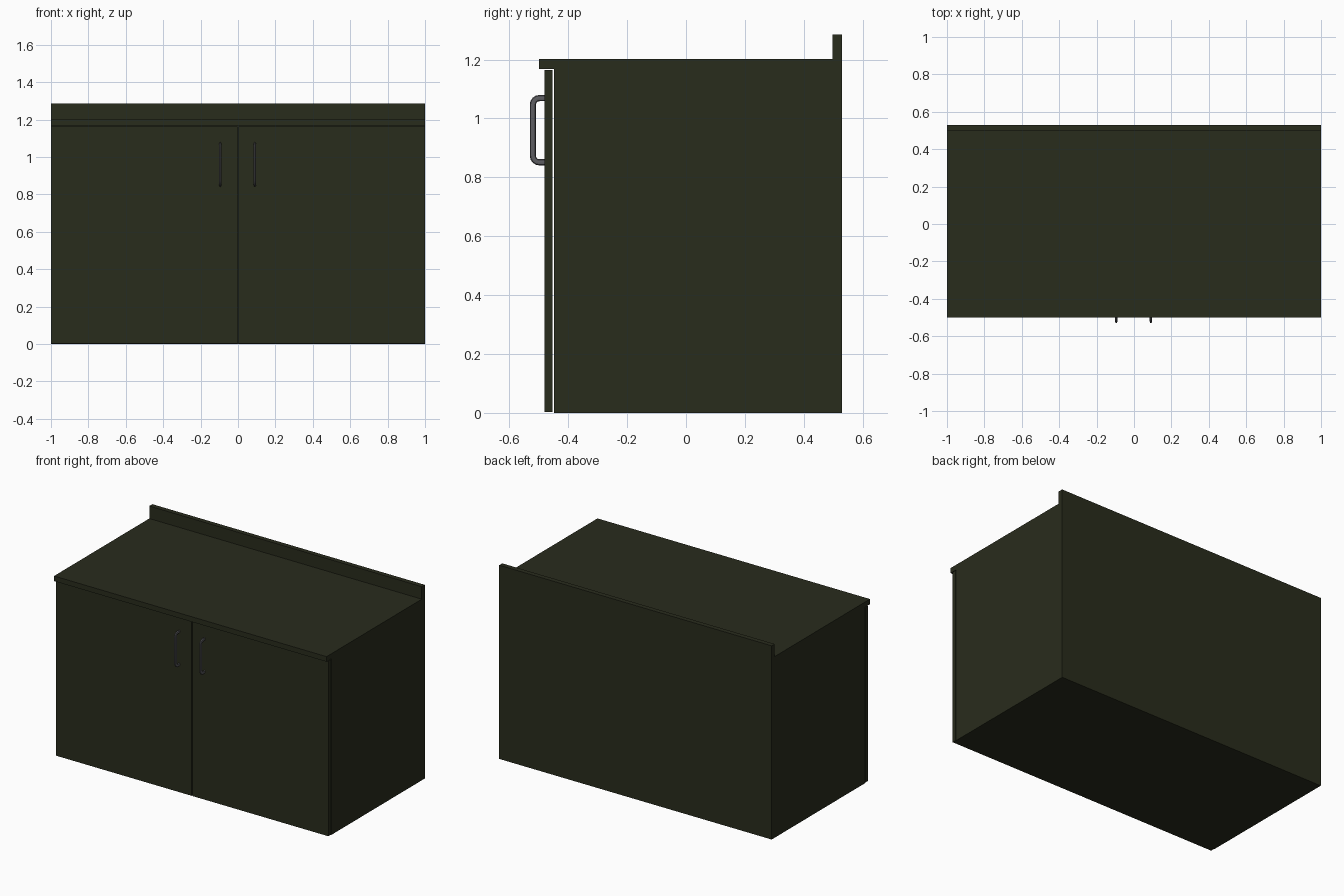
import bpy, math
from mathutils import Vector

if "Cube" in bpy.data.objects:
    bpy.data.objects.remove(bpy.data.objects["Cube"])


def material(name, rgb):
    m = bpy.data.materials.new(name)
    m.diffuse_color = (*rgb, 1)
    m.use_nodes = True
    m.node_tree.nodes["Principled BSDF"].inputs["Base Color"].default_value = m.diffuse_color
    return m


paint = material("dark_olive", (0.022, 0.025, 0.012))
metal = material("dark_metal", (0.11, 0.11, 0.12))


def box(name, x, y, z):
    bpy.ops.mesh.primitive_cube_add(size=1, location=[(a + b) / 2 for a, b in (x, y, z)])
    o = bpy.context.object
    o.name = name
    o.scale = [b - a for a, b in (x, y, z)]
    bpy.ops.object.transform_apply(location=False, rotation=False, scale=True)
    o.data.materials.append(paint)
    return o


# Carcass, worktop with front overhang, and raised back edge
box("cabinet_body", (-1, 1), (-0.449, 0.53), (0, 1.168))
box("worktop", (-1, 1), (-0.5, 0.53), (1.168, 1.202))
box("backsplash", (-1, 1), (0.498, 0.53), (1.202, 1.285))

# Pair of doors standing slightly off the carcass
box("door_left", (-1, -0.003), (-0.481, -0.453), (0.003, 1.164))
box("door_right", (0.003, 1), (-0.481, -0.453), (0.003, 1.164))


def handle(name, x):
    # Bent-bar path in the y-z plane with rounded corners
    r, front, back, low, high = 0.022, -0.52, -0.478, 0.851, 1.069
    path = [(back, low)]
    for cz, a0 in ((low + r, 270), (high - r, 180)):
        for i in range(5):
            a = math.radians(a0 - 90 * i / 4)
            path.append((front + r + r * math.cos(a), cz + r * math.sin(a)))
    path.append((back, high))
    cu = bpy.data.curves.new(name, 'CURVE')
    cu.dimensions = '3D'
    cu.bevel_depth = 0.0105
    cu.bevel_resolution = 2
    cu.use_fill_caps = True
    sp = cu.splines.new('POLY')
    sp.points.add(len(path) - 1)
    for p, (y, z) in zip(sp.points, path):
        p.co = (0, y, z, 1)
    o = bpy.data.objects.new(name, cu)
    bpy.context.collection.objects.link(o)
    # Flattened bar section
    o.scale.x = 0.6
    o.location.x = x
    bpy.ops.object.select_all(action='DESELECT')
    o.select_set(True)
    bpy.context.view_layer.objects.active = o
    bpy.ops.object.convert(target='MESH')
    o = bpy.context.object
    o.data.materials.append(metal)
    bpy.ops.object.transform_apply(location=False, rotation=False, scale=True)
    bpy.ops.object.shade_smooth_by_angle(angle=math.radians(40))


handle("handle_left", -0.095)
handle("handle_right", 0.09)
